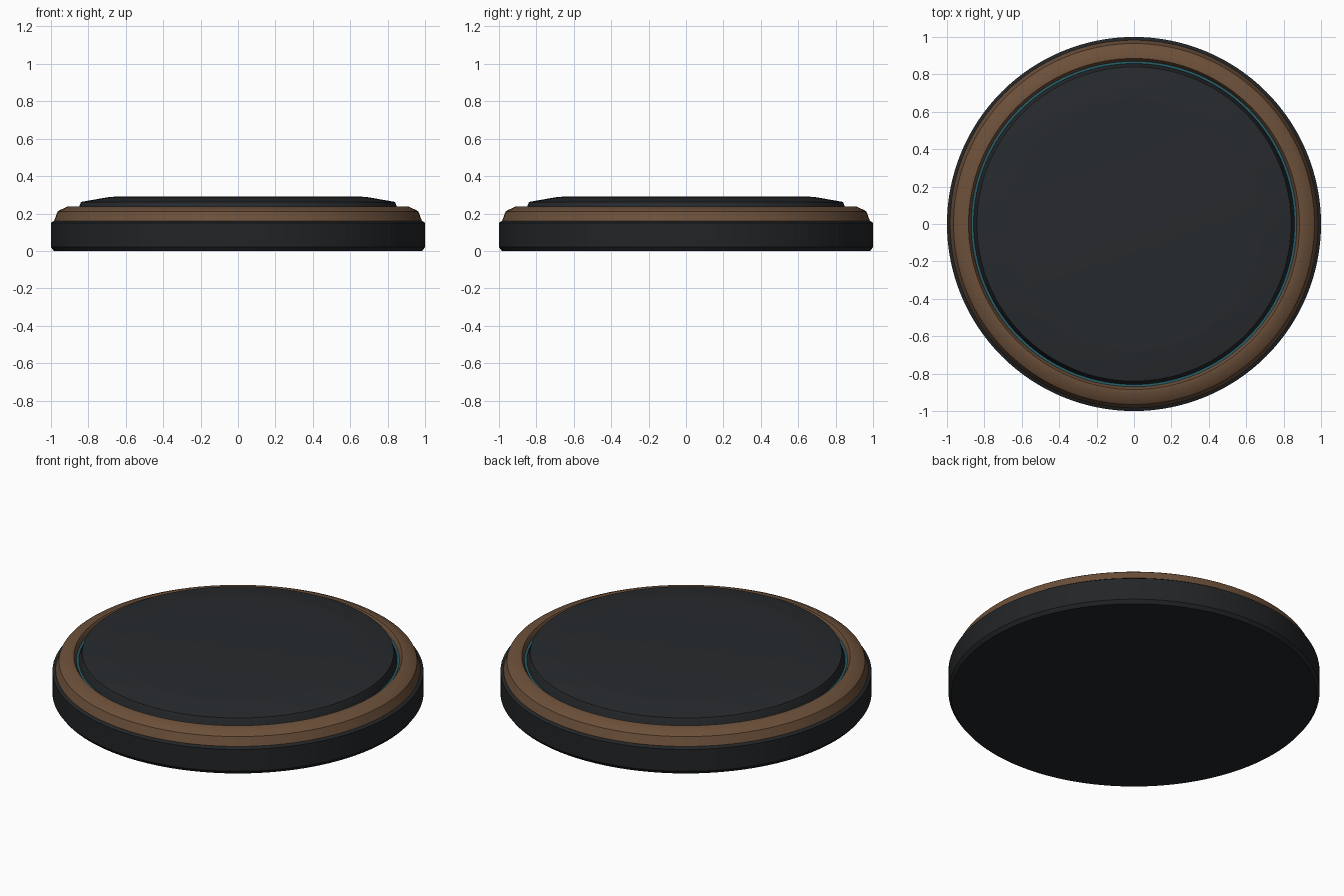
import bpy, bmesh, math

if "Cube" in bpy.data.objects:
    bpy.data.objects.remove(bpy.data.objects["Cube"])

SEGMENTS = 128


def material(name, rgb):
    m = bpy.data.materials.new(name)
    m.diffuse_color = (*rgb, 1)
    m.use_nodes = True
    m.node_tree.nodes["Principled BSDF"].inputs["Base Color"].default_value = m.diffuse_color
    return m


def lathe(name, profile, mat, closed=False):
    """Spin an (r, z) profile around z; r = 0 points become poles."""
    bm = bmesh.new()
    rings = []
    for r, z in profile:
        if r == 0:
            rings.append([bm.verts.new((0, 0, z))] * SEGMENTS)
        else:
            rings.append([bm.verts.new((r * math.cos(a), r * math.sin(a), z))
                          for a in (2 * math.pi * i / SEGMENTS for i in range(SEGMENTS))])
    pairs = list(zip(rings, rings[1:]))
    if closed:
        pairs.append((rings[-1], rings[0]))
    for lo, hi in pairs:
        for i in range(SEGMENTS):
            j = (i + 1) % SEGMENTS
            bm.faces.new(list(dict.fromkeys((lo[i], lo[j], hi[j], hi[i]))))
    bmesh.ops.recalc_face_normals(bm, faces=bm.faces)
    mesh = bpy.data.meshes.new(name)
    bm.to_mesh(mesh)
    bm.free()
    mesh.materials.append(mat)
    ob = bpy.data.objects.new(name, mesh)
    bpy.context.collection.objects.link(ob)
    bpy.context.view_layer.objects.active = ob
    ob.select_set(True)
    bpy.ops.object.shade_smooth_by_angle(angle=math.radians(35))
    ob.select_set(False)
    return ob


black = material("black_plastic", (0.016, 0.018, 0.02))
slate = material("slate", (0.02, 0.023, 0.026))
bronze = material("bronze", (0.15, 0.08, 0.042))
teal = material("teal", (0.02, 0.12, 0.15))

# Base puck
lathe("base", [(0, 0), (0.985, 0), (1.0, 0.02), (1.0, 0.15), (0.985, 0.16), (0, 0.16)], black)

# Bevelled outer rim
lathe("rim", [(0.985, 0.155), (0.965, 0.21), (0.955, 0.217), (0.91, 0.238),
              (0.885, 0.238), (0.87, 0.215), (0.87, 0.155)], bronze, closed=True)

# Thin accent ring in the groove
lathe("accent_ring", [(0.872, 0.155), (0.872, 0.215), (0.858, 0.215), (0.858, 0.155)],
      teal, closed=True)

# Raised top pad with a shallow sloped border
lathe("top_pad", [(0, 0.155), (0.858, 0.155), (0.858, 0.21), (0.84, 0.262),
                  (0.69, 0.288), (0.66, 0.29), (0, 0.29)], slate)
